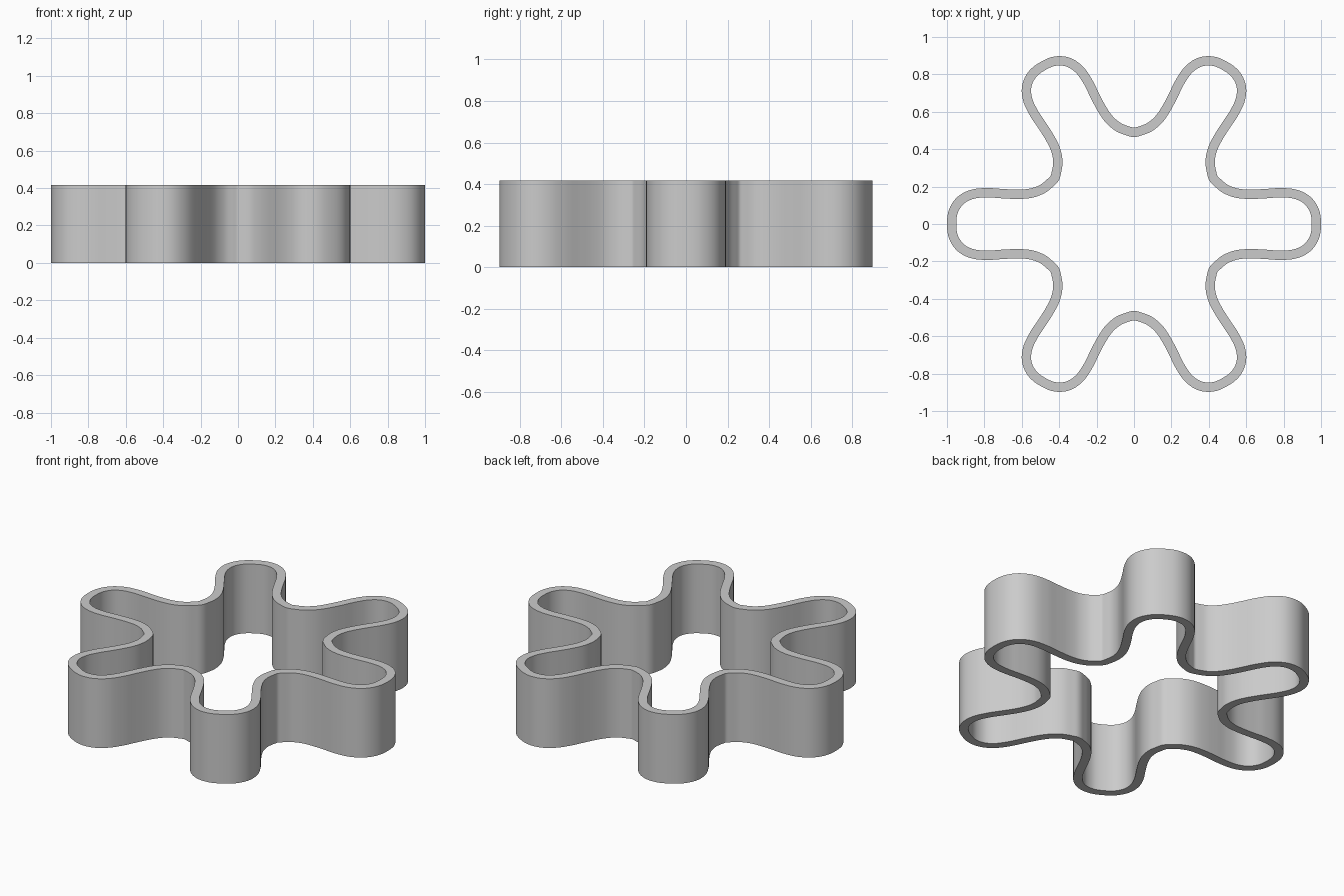
import bpy, bmesh, math
from mathutils import Vector, Matrix

cube = bpy.data.objects.get("Cube")
if cube:
    bpy.data.objects.remove(cube, do_unlink=True)

HEIGHT = 0.417
HALF_WALL = 0.025
ARMS = 6
STEPS = 5

# Wall centre line of half an arm, from its tip towards the valley
half_arm = [Vector(p) for p in (
    (0.975, 0), (0.965, 0.07), (0.925, 0.128), (0.86, 0.16), (0.78, 0.167),
    (0.70, 0.162), (0.62, 0.159), (0.55, 0.165), (0.49, 0.187), (0.447, 0.221))]
valley = Vector((0.49 * math.cos(math.pi / ARMS), 0.49 * math.sin(math.pi / ARMS)))

# Mirror the half arm, then repeat it around the centre
mirrored = [Vector((p.x, -p.y)) for p in reversed(half_arm[1:])]
arm = mirrored + half_arm + [valley]
points = []
for i in range(ARMS):
    turn = Matrix.Rotation(math.tau * i / ARMS, 2)
    points += [turn @ p for p in arm]


def smooth_loop(pts, steps):
    """Closed Catmull-Rom curve through pts."""
    out, n = [], len(pts)
    for i in range(n):
        a, b, c, d = (pts[(i + k) % n] for k in (-1, 0, 1, 2))
        for s in range(steps):
            t = s / steps
            out.append(0.5 * (2 * b + (c - a) * t
                              + (2 * a - 5 * b + 4 * c - d) * t ** 2
                              + (3 * b - a - 3 * c + d) * t ** 3))
    return out


path = smooth_loop(points, STEPS)

# Sweep a rectangular wall section along the path
bm = bmesh.new()
sections = []
for i, p in enumerate(path):
    tangent = (path[(i + 1) % len(path)] - path[i - 1]).normalized()
    normal = Vector((tangent.y, -tangent.x)) * HALF_WALL
    outer, inner = p + normal, p - normal
    sections.append([bm.verts.new((q.x, q.y, z)) for q, z in (
        (outer, 0), (outer, HEIGHT), (inner, HEIGHT), (inner, 0))])
for i, cur in enumerate(sections):
    nxt = sections[(i + 1) % len(sections)]
    for k in range(4):
        j = (k + 1) % 4
        bm.faces.new((cur[k], nxt[k], nxt[j], cur[j]))
bmesh.ops.recalc_face_normals(bm, faces=bm.faces)

mesh = bpy.data.meshes.new("six_arm_wall")
bm.to_mesh(mesh)
bm.free()
wall = bpy.data.objects.new("six_arm_wall", mesh)
bpy.context.collection.objects.link(wall)

# Plain grey
grey = bpy.data.materials.new("light_grey")
grey.use_nodes = True
colour = (0.6, 0.6, 0.6, 1)
grey.diffuse_color = colour
grey.node_tree.nodes["Principled BSDF"].inputs["Base Color"].default_value = colour
mesh.materials.append(grey)

# Smooth walls with crisp rims
bpy.ops.object.select_all(action='DESELECT')
wall.select_set(True)
bpy.context.view_layer.objects.active = wall
bpy.ops.object.shade_smooth_by_angle(angle=math.radians(35))
